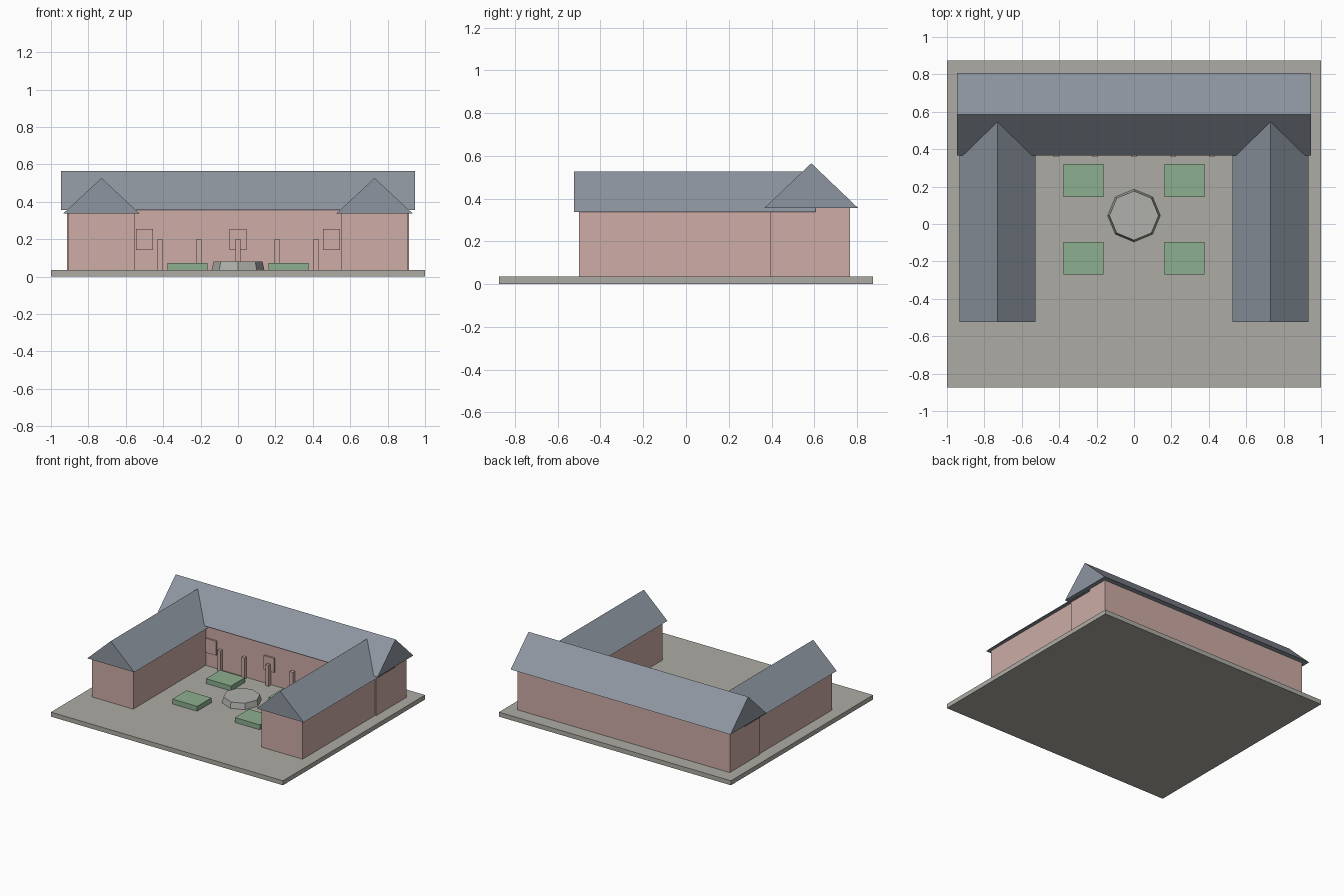
import bpy
import bmesh
from math import pi

cube = bpy.data.objects.get("Cube")
if cube:
    bpy.data.objects.remove(cube, do_unlink=True)


def material(name, srgb):
    color = [(c / 255) ** 2.2 for c in srgb] + [1]
    mat = bpy.data.materials.new(name)
    mat.diffuse_color = color
    mat.use_nodes = True
    mat.node_tree.nodes["Principled BSDF"].inputs["Base Color"].default_value = color
    return mat


PAVING = material("paving_grey", (172, 170, 162))
BRICK = material("pink_brick", (204, 171, 165))
SLATE = material("slate_blue_grey", (140, 148, 158))
HEDGE = material("garden_green", (139, 174, 142))
STONE = material("pale_stone", (174, 174, 170))

GROUND = 0.035


def finish(name, bm, mat):
    bmesh.ops.recalc_face_normals(bm, faces=bm.faces)
    mesh = bpy.data.meshes.new(name)
    bm.to_mesh(mesh)
    bm.free()
    mesh.materials.append(mat)
    obj = bpy.data.objects.new(name, mesh)
    bpy.context.collection.objects.link(obj)
    return obj


def box(name, x, y, z, mat):
    """Block between (min, max) limits on each axis."""
    bm = bmesh.new()
    bmesh.ops.create_cube(bm, size=1)
    for v in bm.verts:
        v.co = [lim[1] if c > 0 else lim[0] for c, lim in zip(v.co, (x, y, z))]
    return finish(name, bm, mat)


def gable_roof(name, center, length, width, eave, ridge, along_x):
    """Closed triangular prism with its ridge along x or y."""
    bm = bmesh.new()
    ends = []
    for s in (-length / 2, length / 2):
        ring = []
        for t, z in ((-width / 2, eave), (width / 2, eave), (0, ridge)):
            dx, dy = (s, t) if along_x else (t, s)
            ring.append(bm.verts.new((center[0] + dx, center[1] + dy, z)))
        bm.faces.new(ring)
        ends.append(ring)
    a, b = ends
    for i in range(3):
        j = (i + 1) % 3
        bm.faces.new((a[i], a[j], b[j], b[i]))
    return finish(name, bm, SLATE)


def around(c, size):
    return (c - size / 2, c + size / 2)


# Courtyard slab
box("courtyard_slab", (-1, 1), (-0.875, 0.875), (0, GROUND), PAVING)

# Main range across the back
box("main_walls", (-0.915, 0.915), (0.393, 0.768), (GROUND, 0.355), BRICK)
gable_roof("main_roof", (0, 0.586), 1.895, 0.44, 0.355, 0.565, True)

# Side wings
for side, sx in (("left", 1), ("right", -1)):
    cx = 0.73 * sx
    box(side + "_wing_walls", around(cx, 0.354), (-0.5, 0.58), (GROUND, 0.338), BRICK)
    gable_roof(side + "_wing_roof", (cx, 0.041), 1.13, 0.406, 0.338, 0.527, False)

# Arcade posts and raised window panels on the courtyard side
for i in range(5):
    box(f"arcade_post_{i + 1}", around((i - 2) * 0.208, 0.027), around(0.372, 0.027),
        (GROUND, 0.2), BRICK)
for i in range(3):
    box(f"window_panel_{i + 1}", around((i - 1) * 0.5, 0.09), (0.38, 0.4),
        (0.142, 0.253), BRICK)

# Four garden beds
for x in (-0.27, 0.27):
    for y in (-0.183, 0.232):
        name = ("front" if y < 0 else "back") + ("_left" if x > 0 else "_right") + "_bed"
        box(name, around(x, 0.215), around(y, 0.175), (GROUND, 0.073), HEDGE)

# Octagonal tapered basin
bm = bmesh.new()
bmesh.ops.create_cone(bm, cap_ends=True, segments=8, radius1=0.141, radius2=0.131, depth=0.045)
bmesh.ops.translate(bm, verts=bm.verts, vec=(0, 0.045, GROUND + 0.0225))
finish("basin", bm, STONE)
